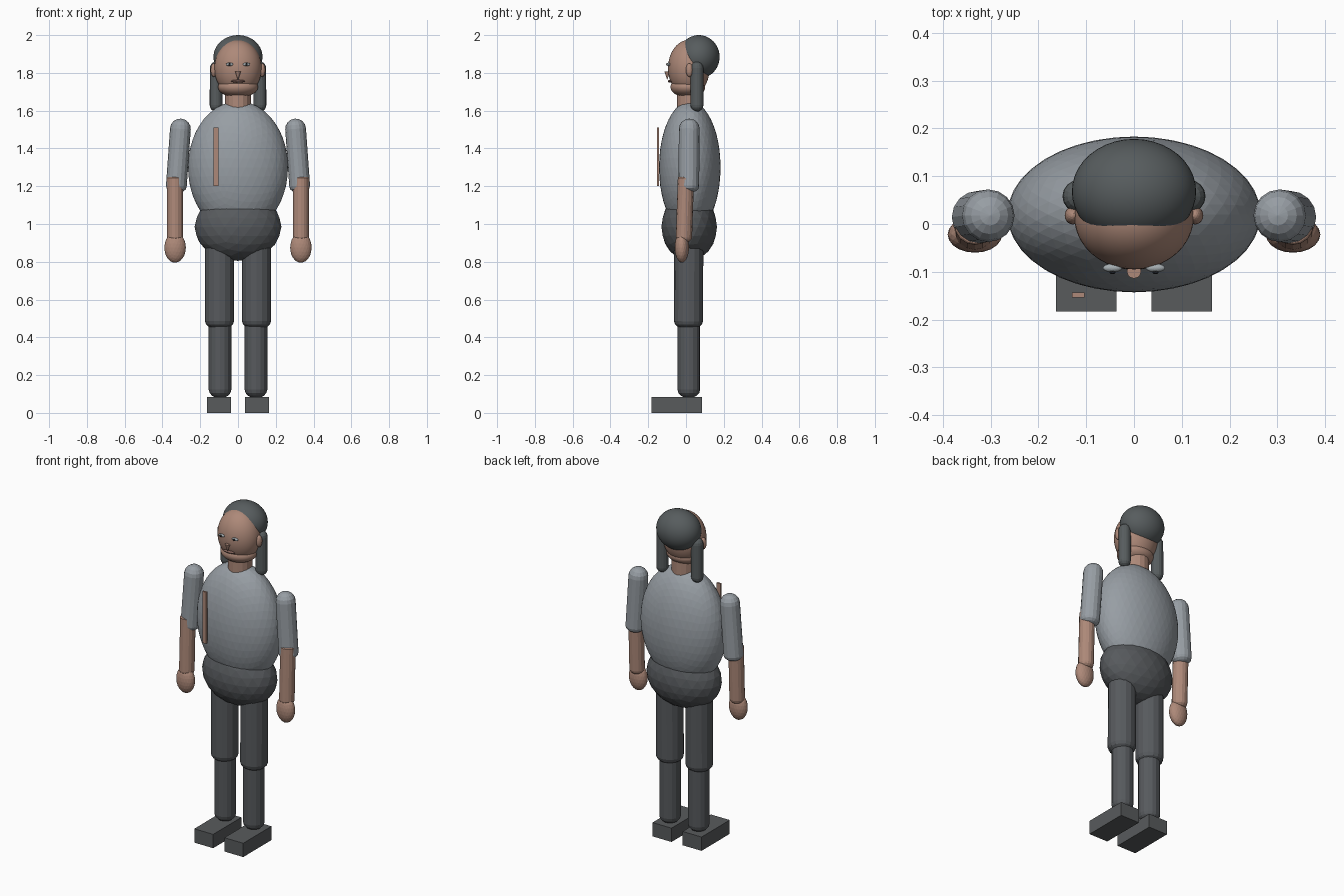
import bpy
import bmesh
import math
from mathutils import Matrix, Vector

cube = bpy.data.objects.get("Cube")
if cube:
    bpy.data.objects.remove(cube, do_unlink=True)


def material(name, r, g, b):
    m = bpy.data.materials.new(name)
    m.diffuse_color = (r, g, b, 1)
    m.use_nodes = True
    m.node_tree.nodes["Principled BSDF"].inputs["Base Color"].default_value = (r, g, b, 1)
    return m


SKIN = material("skin", 0.42, 0.25, 0.19)
SHIRT = material("grey_shirt", 0.31, 0.34, 0.37)
TROUSERS = material("dark_trousers", 0.095, 0.102, 0.11)
HAIR = material("dark_hair", 0.095, 0.108, 0.112)
SHOE = material("shoe_grey", 0.098, 0.104, 0.108)
EYE = material("eye_grey", 0.38, 0.42, 0.44)
PUPIL = material("pupil_dark", 0.02, 0.02, 0.022)
LIPS = material("lip_brown", 0.22, 0.12, 0.1)


def finish(name, bm, mat, smooth=False):
    bmesh.ops.recalc_face_normals(bm, faces=bm.faces)
    for f in bm.faces:
        f.smooth = smooth
    mesh = bpy.data.meshes.new(name)
    bm.to_mesh(mesh)
    bm.free()
    mesh.materials.append(mat)
    ob = bpy.data.objects.new(name, mesh)
    bpy.context.collection.objects.link(ob)
    return ob


def ellipsoid(name, center, radii, mat, detail=3, smooth=False):
    bm = bmesh.new()
    bmesh.ops.create_icosphere(bm, subdivisions=detail, radius=1)
    bmesh.ops.transform(bm, matrix=Matrix.Translation(center) @ Matrix.Diagonal((*radii, 1)), verts=bm.verts)
    return finish(name, bm, mat, smooth)


def box(name, low, high, mat):
    low, high = Vector(low), Vector(high)
    bm = bmesh.new()
    bmesh.ops.create_cube(bm, size=1)
    place = Matrix.Translation((low + high) / 2) @ Matrix.Diagonal((*(high - low), 1))
    bmesh.ops.transform(bm, matrix=place, verts=bm.verts)
    return finish(name, bm, mat)


def limb(name, top, bottom, radius, mat, cap_top, cap_bottom, sides=16):
    """Round bar between two end points; cap heights set how far each end is domed."""
    top, bottom = Vector(top), Vector(bottom)
    axis = top - bottom
    length = axis.length
    steps = 4
    profile = []
    for i in range(steps + 1):
        a = math.pi / 2 * i / steps
        profile.append((radius * math.sin(a), cap_bottom * (1 - math.cos(a))))
    for i in range(steps + 1):
        a = math.pi / 2 * i / steps
        profile.append((radius * math.cos(a), length - cap_top * (1 - math.sin(a))))
    bm = bmesh.new()
    verts = [bm.verts.new((r, 0, z)) for r, z in profile]
    edges = [bm.edges.new(pair) for pair in zip(verts, verts[1:])]
    bmesh.ops.spin(bm, geom=verts + edges, cent=(0, 0, 0), axis=(0, 0, 1),
                   angle=math.tau, steps=sides, use_merge=True)
    bmesh.ops.remove_doubles(bm, verts=bm.verts, dist=0.0005)
    turn = Vector((0, 0, 1)).rotation_difference(axis).to_matrix().to_4x4()
    bmesh.ops.transform(bm, matrix=Matrix.Translation(bottom) @ turn, verts=bm.verts)
    return finish(name, bm, mat)


# Body
ellipsoid("torso", (0, 0.02, 1.3), (0.265, 0.163, 0.35), SHIRT, 4)
ellipsoid("hips", (0, 0.017, 0.985), (0.23, 0.147, 0.18), TROUSERS)
limb("neck", (0, 0.02, 1.74), (0, 0.02, 1.58), 0.068, SKIN, 0, 0)
box("chest_strip", (-0.13, -0.154, 1.2), (-0.104, -0.143, 1.51), SKIN)

# Head
ellipsoid("head", (0, 0.015, 1.825), (0.125, 0.11, 0.15), SKIN, 4, True)
ellipsoid("jaw", (0, 0.01, 1.725), (0.106, 0.092, 0.055), SKIN, 4, True)
ellipsoid("hair_cap", (0, 0.068, 1.885), (0.13, 0.11, 0.115), HAIR, 4, True)
ellipsoid("mouth", (0, -0.084, 1.756), (0.037, 0.012, 0.008), LIPS)

# Nose: a small cone pointing down
bm = bmesh.new()
bmesh.ops.create_cone(bm, cap_ends=True, segments=12, radius1=0.001, radius2=0.015, depth=0.042)
bmesh.ops.translate(bm, vec=(0, -0.099, 1.786), verts=bm.verts)
finish("nose", bm, SKIN)

# Paired parts
for side, s in (("left", 1), ("right", -1)):
    ellipsoid(side + "_eye", (s * 0.045, -0.092, 1.845), (0.02, 0.009, 0.009), EYE)
    ellipsoid(side + "_pupil", (s * 0.045, -0.1, 1.845), (0.007, 0.005, 0.007), PUPIL, 2)
    ellipsoid(side + "_ear", (s * 0.128, 0.018, 1.815), (0.017, 0.019, 0.036), SKIN)
    limb(side + "_braid", (s * 0.115, 0.058, 1.86), (s * 0.116, 0.058, 1.595), 0.034, HAIR, 0.034, 0.034)

    limb(side + "_upper_arm", (s * 0.301, 0.018, 1.558), (s * 0.329, 0.014, 1.165), 0.055, SHIRT, 0.055, 0.035)
    limb(side + "_forearm", (s * 0.333, 0.0, 1.255), (s * 0.333, -0.012, 0.9), 0.043, SKIN, 0.012, 0.03)
    ellipsoid(side + "_hand", (s * 0.333, -0.022, 0.875), (0.057, 0.038, 0.08), SKIN)

    limb(side + "_thigh", (s * 0.098, 0.015, 0.95), (s * 0.098, 0.013, 0.44), 0.077, TROUSERS, 0.04, 0.045)
    limb(side + "_shin", (s * 0.095, 0.015, 0.5), (s * 0.095, 0.015, 0.078), 0.06, TROUSERS, 0.03, 0.045)
    box(side + "_shoe", (s * 0.1 - 0.063, -0.183, 0), (s * 0.1 + 0.063, 0.085, 0.083), SHOE)
